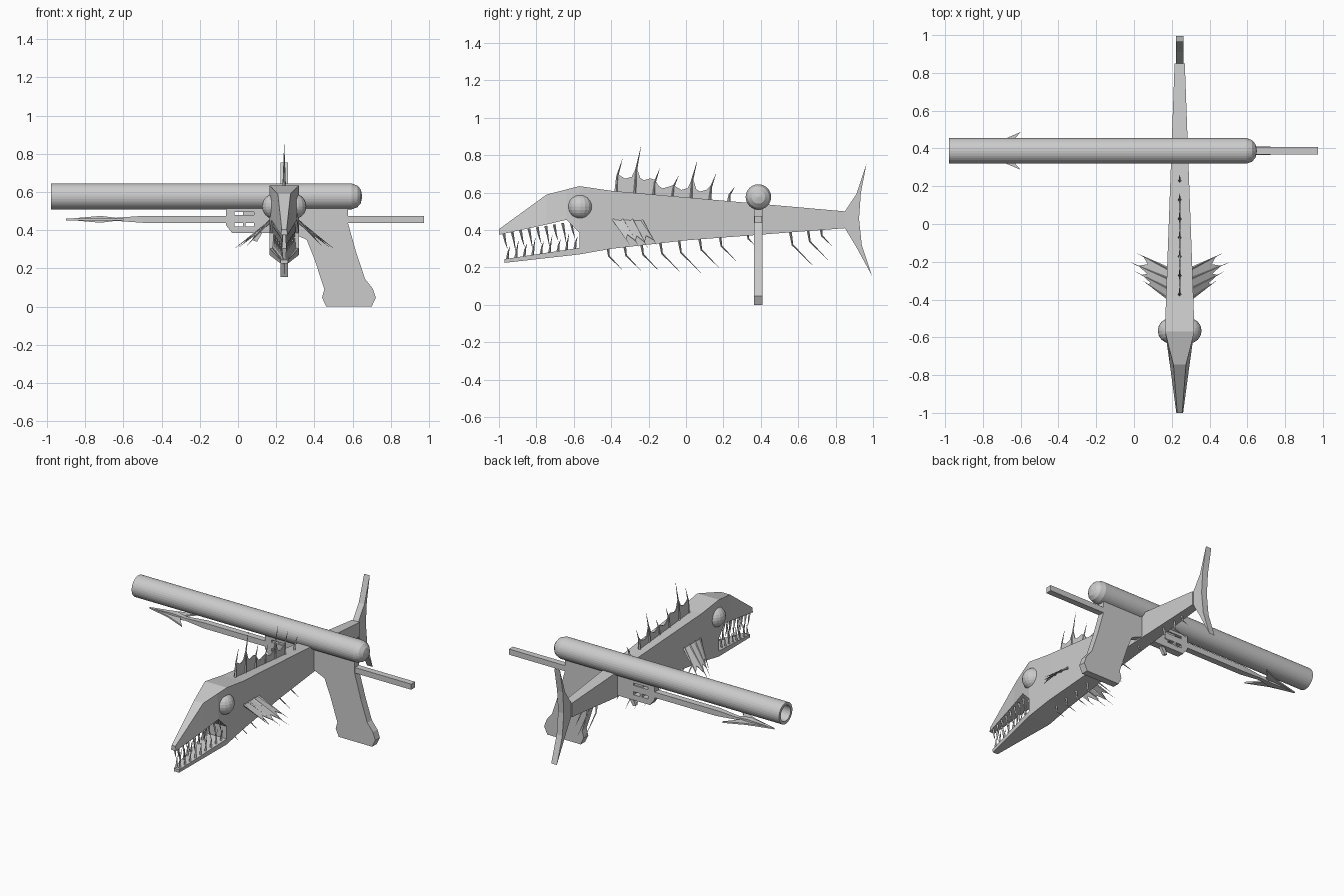
import bpy, bmesh, math
from mathutils import Vector, Matrix

if "Cube" in bpy.data.objects:
    bpy.data.objects.remove(bpy.data.objects["Cube"])

grey = bpy.data.materials.new("plain_grey")
grey.use_nodes = True
grey.diffuse_color = (0.6, 0.6, 0.6, 1)
grey.node_tree.nodes["Principled BSDF"].inputs["Base Color"].default_value = (0.6, 0.6, 0.6, 1)

CX = 0.242   # centre plane of the fish
GY = 0.387   # centre plane of the launcher


def finish(name, bm):
    bmesh.ops.recalc_face_normals(bm, faces=bm.faces)
    me = bpy.data.meshes.new(name)
    bm.to_mesh(me)
    bm.free()
    me.materials.append(grey)
    ob = bpy.data.objects.new(name, me)
    bpy.context.collection.objects.link(ob)
    return ob


def bridge(bm, rings):
    """Skin a list of equal rings of points and cap both ends."""
    vs = [[bm.verts.new(p) for p in r] for r in rings]
    n = len(vs[0])
    for a, b in zip(vs, vs[1:]):
        for i in range(n):
            j = (i + 1) % n
            bm.faces.new((a[i], a[j], b[j], b[i]))
    bm.faces.new(vs[0])
    bm.faces.new(vs[-1])


def fish_loft(name, stations):
    """Stations: y, top z, bottom z, top half width, bottom half width."""
    bm = bmesh.new()
    bridge(bm, [[(CX - wt, y, t), (CX + wt, y, t), (CX + wb, y, b), (CX - wb, y, b)]
                for y, t, b, wt, wb in stations])
    return finish(name, bm)


def plate(bm, pts, axis, centre, half):
    """Extrude a 2D outline along x, y or z."""
    def at(p, d):
        q = list(p)
        q.insert(axis, d)
        return q
    bridge(bm, [[at(p, centre - half) for p in pts], [at(p, centre + half) for p in pts]])


def box(bm, x0, x1, z0, z1, half=0.023):
    plate(bm, [(x0, z0), (x1, z0), (x1, z1), (x0, z1)], 1, GY, half)


def spike(bm, pts, r, sides=4):
    """Tapered thorn that follows a short path."""
    pts = [Vector(p) for p in pts]
    q = (pts[-1] - pts[0]).to_track_quat('Z', 'Y')
    rings = []
    for i, p in enumerate(pts):
        rad = r * (1 - 0.95 * i / (len(pts) - 1))
        rings.append([p + q @ Vector((rad * math.cos(a), rad * math.sin(a), 0))
                      for a in (2 * math.pi * k / sides for k in range(sides))])
    bridge(bm, rings)


# Fish body, upper head and lower jaw
fish_loft("fish_body", [(-0.57, 0.635, 0.27, 0.077, 0.077), (-0.4, 0.61, 0.30, 0.073, 0.073),
                        (0, 0.575, 0.345, 0.058, 0.058), (0.85, 0.50, 0.41, 0.027, 0.027)])
fish_loft("upper_head", [(-1, 0.405, 0.375, 0.013, 0.018), (-0.745, 0.59, 0.43, 0.033, 0.052),
                         (-0.64, 0.617, 0.455, 0.06, 0.067), (-0.57, 0.635, 0.385, 0.077, 0.077)])
fish_loft("lower_jaw", [(-0.97, 0.245, 0.225, 0.02, 0.018), (-0.57, 0.305, 0.27, 0.077, 0.077)])

# Tail fin
bm = bmesh.new()
plate(bm, [(0.85, 0.50), (0.91, 0.59), (0.965, 0.755), (0.935, 0.6), (0.925, 0.46),
           (0.94, 0.32), (0.995, 0.155), (0.91, 0.31), (0.85, 0.41)], 0, CX, 0.02)
finish("tail_fin", bm)

# Eyes
for side, label in ((1, "left"), (-1, "right")):
    bm = bmesh.new()
    bmesh.ops.create_uvsphere(bm, u_segments=16, v_segments=12, radius=0.067,
                              matrix=Matrix.Translation((CX + side * 0.049, -0.565, 0.525)))
    finish(label + "_eye", bm)

# Teeth along both jaws
bm = bmesh.new()
for i in range(9):
    t = i / 8
    y = -0.975 + 0.36 * t
    w = 0.012 + 0.042 * t
    top = 0.385 + 0.06 * t
    low = 0.245 + 0.05 * t
    for s in (-1, 1):
        x = CX + s * w
        spike(bm, [(x, y, top), (x, y + 0.01, top - 0.05),
                   (x, y + 0.022, top - 0.09 - 0.03 * (i % 2))], 0.008)
        spike(bm, [(x, y + 0.02, low), (x, y + 0.025, low + 0.04),
                   (x, y + 0.035, low + 0.07 + 0.025 * (i % 2))], 0.008)
finish("teeth", bm)

# Dorsal fin: thorns joined by a sagging web
bm = bmesh.new()
tips = [0.78, 0.85, 0.73, 0.69, 0.77, 0.70, 0.63]
for i, tip in enumerate(tips):
    y = -0.375 + 0.1 * i
    base = 0.6 - 0.0085 * i
    spike(bm, [(CX, y, base - 0.02), (CX, y + 0.008, (base + tip) / 2), (CX, y + 0.035, tip)], 0.011)
    if i < 5:
        nxt = tips[i + 1]
        low = base + (0.075 if i < 2 else 0.04)
        plate(bm, [(y, base - 0.02), (y + 0.1, base - 0.02), (y + 0.11, base + (nxt - base) * 0.55),
                   (y + 0.085, low + 0.01), (y + 0.05, low), (y + 0.03, low + 0.012),
                   (y + 0.012, base + (tip - base) * 0.55)], 0, CX, 0.003)
finish("dorsal_fin", bm)

# Bent belly thorns
bm = bmesh.new()
for i, y in enumerate([-0.42, -0.33, -0.24, -0.14, -0.04, 0.07, 0.18, 0.33, 0.555, 0.65, 0.72]):
    z = 0.345 + 0.076 * y if y > 0 else 0.345 + 0.11 * y
    s = (0.7, 0.8, 0.9, 1, 1.1, 1, 0.8, 0.3, 1.2, 1, 0.55)[i]
    spike(bm, [(CX, y, z + 0.02), (CX, y + 0.012 * s, z - 0.055 * s),
               (CX, y + 0.11 * s, z - 0.155 * s)], 0.009)
finish("belly_thorns", bm)

# Pectoral fins: four rays with webbing on each side
for s, label in ((1, "left"), (-1, "right")):
    bm = bmesh.new()
    rays = []
    for i, reach in enumerate((0.195, 0.235, 0.26, 0.225)):
        a = Vector((CX + s * 0.06, -0.395 + 0.053 * i, 0.465 - 0.004 * i))
        b = Vector((CX + s * reach, -0.30 + 0.048 * i, 0.32 - 0.008 * (i % 3)))
        rays.append((a, b))
        spike(bm, [a, a.lerp(b, 0.5), b], 0.008)
    for (a, b), (c, d) in zip(rays, rays[1:]):
        mid = (a.lerp(b, 0.6) + c.lerp(d, 0.6)) / 2
        web = [a, a.lerp(b, 0.8), mid, c.lerp(d, 0.8), c]
        off = Vector((0, 0, 0.002))
        bridge(bm, [[p - off for p in web], [p + off for p in web]])
    finish(label + "_pectoral_fin", bm)

# Hollow barrel with a rounded rear cap, turned about the x axis
profile = [(-0.6, 0.05), (-0.98, 0.05), (-0.98, 0.068), (0.595, 0.068),
           (0.625, 0.057), (0.643, 0.036), (0.65, 0.004)]
bm = bmesh.new()
N = 32
bridge(bm, [[(x, GY + r * math.cos(2 * math.pi * k / N), 0.577 + r * math.sin(2 * math.pi * k / N))
             for k in range(N)] for x, r in profile])
finish("barrel", bm)

# Grip
bm = bmesh.new()
plate(bm, [(0.28, 0.53), (0.575, 0.53), (0.575, 0.44), (0.62, 0.28), (0.665, 0.145), (0.705, 0.095),
           (0.722, 0.047), (0.70, 0), (0.462, 0), (0.44, 0.047), (0.452, 0.09), (0.40, 0.25),
           (0.36, 0.35), (0.28, 0.385)], 1, GY, 0.023)
finish("grip", bm)

# Receiver with small windows around the latch, and the trigger
bm = bmesh.new()
box(bm, 0.085, 0.3, 0.385, 0.52)
box(bm, -0.062, -0.018, 0.435, 0.52)
box(bm, -0.018, 0.085, 0.495, 0.52)
box(bm, -0.018, 0.085, 0.44, 0.48)
box(bm, 0.025, 0.085, 0.48, 0.495, 0.015)
box(bm, 0.025, 0.04, 0.42, 0.44)
plate(bm, [(-0.062, 0.435), (-0.018, 0.435), (-0.018, 0.42), (0.085, 0.42),
           (0.085, 0.385), (-0.03, 0.385), (-0.062, 0.425)], 1, GY, 0.023)
plate(bm, [(0.1, 0.39), (0.13, 0.39), (0.10, 0.34), (0.08, 0.345)], 1, GY, 0.01)
finish("receiver", bm)

# Spear shaft and barbed head
bm = bmesh.new()
bridge(bm, [[(x, GY - h, 0.457 - v), (x, GY + h, 0.457 - v), (x, GY + h, 0.457 + v), (x, GY - h, 0.457 + v)]
            for x, h, v in ((0.975, 0.02, 0.018), (-0.5, 0.02, 0.018), (-0.64, 0.012, 0.008),
                            (-0.72, 0.02, 0.018), (-0.9, 0.002, 0.002))])
for s in (-1, 1):
    plate(bm, [(-0.9, GY), (-0.74, GY + s * 0.04), (-0.6, GY + s * 0.1),
               (-0.64, GY + s * 0.055), (-0.68, GY)], 2, 0.457, 0.005)
finish("spear", bm)
